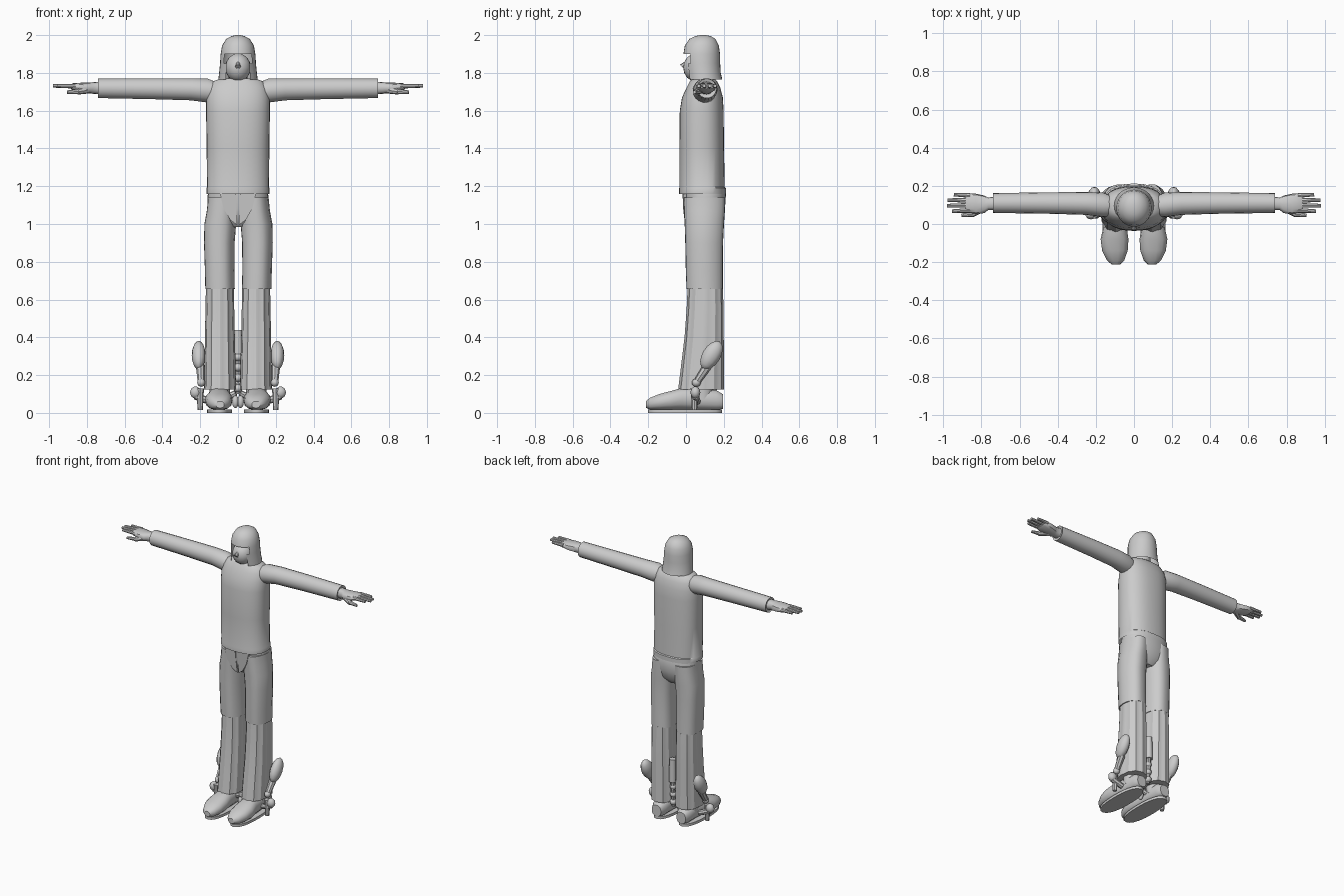
import bpy, bmesh, math
from mathutils import Vector

grey = bpy.data.materials.new("plain_grey")
grey.diffuse_color = (0.6, 0.6, 0.6, 1)


def finish(bm, name, angle=40, subdiv=0):
    bmesh.ops.recalc_face_normals(bm, faces=bm.faces)
    me = bpy.data.meshes.new(name)
    bm.to_mesh(me)
    bm.free()
    ob = bpy.data.objects.new(name, me)
    bpy.context.collection.objects.link(ob)
    me.materials.append(grey)
    bpy.ops.object.select_all(action='DESELECT')
    ob.select_set(True)
    bpy.context.view_layer.objects.active = ob
    bpy.ops.object.shade_smooth_by_angle(angle=math.radians(angle))
    return ob


def loft(name, axis, rings, n=20, power=1.0, folds=0, depth=0.0, caps=(True, True), drop=None, angle=40):
    """Skin along an axis; ring = (position, centre a, centre b, radius a, radius b)."""
    bm = bmesh.new()
    loops = []
    for t, a, b, ra, rb in rings:
        loop = []
        for i in range(n):
            g = 2 * math.pi * i / n
            k = 1 + depth * math.cos(folds * g)
            c, s = math.cos(g), math.sin(g)
            u = a + ra * k * math.copysign(abs(c) ** power, c)
            v = b + rb * k * math.copysign(abs(s) ** power, s)
            loop.append(bm.verts.new({'x': (t, u, v), 'y': (u, t, v), 'z': (u, v, t)}[axis]))
        loops.append(loop)
    for p, q in zip(loops, loops[1:]):
        for i in range(n):
            j = (i + 1) % n
            bm.faces.new((p[i], p[j], q[j], q[i]))
    if caps[0]:
        bm.faces.new(loops[0])
    if caps[1]:
        bm.faces.new(loops[-1])
    if drop:
        gone = [f for f in bm.faces if drop(f.calc_center_median())]
        bmesh.ops.delete(bm, geom=gone, context='FACES')
    return finish(bm, name, angle)


def blob(name, centre, radii, tilt=0.0, seg=12):
    """Ellipsoid tilted about x."""
    bm = bmesh.new()
    bmesh.ops.create_uvsphere(bm, u_segments=seg, v_segments=8, radius=1)
    ct, st = math.cos(tilt), math.sin(tilt)
    for v in bm.verts:
        x, y, z = (v.co[i] * radii[i] for i in range(3))
        v.co = Vector(centre) + Vector((x, y * ct - z * st, y * st + z * ct))
    return finish(bm, name, 50)


def rod(name, p, q, r1, r2, n=8):
    """Tapered round rod between two points."""
    p, q = Vector(p), Vector(q)
    bm = bmesh.new()
    bmesh.ops.create_cone(bm, cap_ends=True, segments=n, radius1=r1, radius2=r2, depth=(q - p).length)
    rot = (q - p).to_track_quat('Z', 'Y')
    for v in bm.verts:
        v.co = rot @ v.co + (p + q) / 2
    return finish(bm, name)


# Shirt with a narrow hem and sloping chest
loft("shirt", 'z', [(1.16, 0, .088, .167, .124), (1.19, 0, .088, .167, .124), (1.195, 0, .085, .164, .120),
                    (1.40, 0, .083, .166, .118), (1.60, 0, .083, .169, .116), (1.67, 0, .087, .168, .108),
                    (1.72, 0, .092, .158, .09), (1.755, 0, .093, .135, .073), (1.77, 0, .09, .09, .058)],
     n=32, power=.85, caps=(False, True))
loft("neck", 'z', [(1.74, 0, .09, .052, .052), (1.84, 0, .085, .05, .05)], n=16)

# Hood with a face opening cut into the front
levels = [(1.765, 0, .096, .104, .096), (1.80, 0, .09, .100, .094), (1.85, 0, .085, .095, .096),
          (1.90, 0, .083, .092, .097), (1.945, 0, .084, .084, .090), (1.98, 0, .087, .062, .069),
          (1.995, 0, .09, .034, .04), (2.0, 0, .09, .012, .014)]
loft("hood", 'z', levels, n=28, caps=(False, True),
     drop=lambda c: c.y < .06 and abs(c.x) < .066 and c.z < 1.895)
blob("face", (0, .055, 1.828), (.068, .070, .075), seg=20)
rod("nose", (0, .0, 1.855), (0, -.022, 1.833), .008, .015)

# Hips tucked under the shirt
loft("hips", 'z', [(.985, 0, .10, .06, .06), (1.02, 0, .10, .125, .092), (1.08, 0, .098, .162, .108),
                   (1.16, 0, .10, .160, .112), (1.20, 0, .09, .15, .105)], n=24, power=.85)

for side, s in (("right", -1), ("left", 1)):
    # Sleeve, open at the cuff
    loft(side + "_sleeve", 'x', [(s * .11, .095, 1.70, .05, .05), (s * .16, .10, 1.706, .064, .064),
                                 (s * .25, .108, 1.713, .060, .059), (s * .45, .110, 1.716, .056, .056),
                                 (s * .74, .110, 1.718, .052, .052), (s * .735, .110, 1.718, .045, .045)],
         n=18, caps=(True, True))
    # Wrist and palm
    loft(side + "_hand", 'x', [(s * .73, .108, 1.72, .036, .034), (s * .765, .106, 1.72, .033, .031),
                               (s * .785, .103, 1.72, .046, .029), (s * .83, .106, 1.723, .053, .025),
                               (s * .875, .110, 1.727, .049, .018), (s * .885, .110, 1.728, .04, .012)],
         n=12, power=.8)
    # Fingers and thumb
    for k, tip in enumerate((.955, .98, .978, .945)):
        y = .072 + .026 * k
        rod(f"{side}_finger_{k + 1}", (s * .86, y, 1.730), (s * tip, y + .003 * (k - 1.5), 1.731), .013, .009)
    rod(side + "_thumb_base", (s * .79, .085, 1.712), (s * .85, .05, 1.70), .021, .015)
    rod(side + "_thumb_tip", (s * .845, .052, 1.702), (s * .905, .045, 1.698), .014, .009)

    # Upper trouser leg
    loft(side + "_thigh", 'z', [(.655, s * .097, .099, .078, .096), (.75, s * .099, .097, .078, .098),
                                (.90, s * .101, .096, .081, .100), (1.0, s * .096, .097, .084, .104),
                                (1.07, s * .088, .098, .079, .108), (1.14, s * .084, .098, .076, .110)],
         n=20, power=.88, folds=5, depth=.025, caps=(True, True))
    # Diagonal hip flap at the front
    bm = bmesh.new()
    pts = [(.01, -.020, 1.16), (.095, -.016, 1.16), (.075, -.015, 1.08), (.04, -.008, 1.02), (.005, -.002, .995)]
    f = bm.faces.new([bm.verts.new((s * x, y, z)) for x, y, z in pts])
    geo = bmesh.ops.extrude_face_region(bm, geom=[f])["geom"]
    bmesh.ops.translate(bm, verts=[v for v in geo if isinstance(v, bmesh.types.BMVert)], vec=(0, .03, 0))
    finish(bm, side + "_hip_flap")
    # Flared, pleated lower trouser leg
    loft(side + "_trouser_flare", 'z', [(.125, s * .095, .080, .082, .118), (.25, s * .095, .087, .080, .110),
                                        (.40, s * .096, .096, .077, .101), (.55, s * .096, .101, .074, .095),
                                        (.66, s * .096, .102, .072, .091)],
         n=48, power=.85, folds=12, depth=.028, caps=(True, True), angle=25)

    # Shoe upper, sole and ankle
    loft(side + "_shoe", 'y', [(-.212, s * .095, .044, .022, .018), (-.19, s * .097, .049, .046, .032),
                               (-.14, s * .100, .058, .067, .043), (-.08, s * .102, .066, .073, .051),
                               (-.02, s * .100, .075, .062, .059), (.08, s * .097, .073, .050, .058),
                               (.16, s * .097, .068, .052, .053), (.195, s * .097, .06, .036, .04)],
         n=14, power=.85)
    loft(side + "_sole", 'z', [(z, s * .099, -.005, .066, .196) for z in (0, .018)], n=20, power=.85)
    rod(side + "_ankle", (s * .097, .09, .07), (s * .097, .09, .16), .052, .056, 12)

    # Fin-like lobe beside the calf and its stem
    blob(side + "_calf_lobe", (s * .208, .135, .305), (.037, .048, .084), -.55)
    rod(side + "_lobe_stem", (s * .20, .115, .25), (s * .195, .055, .16), .024, .018)
    blob(side + "_stem_knob", (s * .195, .055, .16), (.022, .024, .022), seg=10)
    # Ankle spur
    rod(side + "_spur_post", (s * .20, .045, .015), (s * .20, .045, .13), .014, .02)
    rod(side + "_spur_arm", (s * .15, .06, .06), (s * .225, .05, .09), .018, .02)
    blob(side + "_spur_knob", (s * .225, .05, .108), (.030, .026, .032), seg=10)
    # Matching hardware on the inner side of the ankle
    rod(side + "_inner_spur", (s * .06, .06, .08), (s * .012, .05, .105), .018, .016)
    blob(side + "_inner_spur_knob", (s * .014, .05, .06), (.018, .02, .035), seg=10)

# Jointed brace between the calves
rod("brace_plate", (0, .15, .28), (0, .15, .44), .026, .022, 10)
rod("brace_rod", (0, .14, .10), (0, .15, .30), .012, .016)
for k in range(4):
    blob(f"brace_joint_{k + 1}", (0, .14, .13 + .055 * k), (.024, .026, .022), seg=10)
